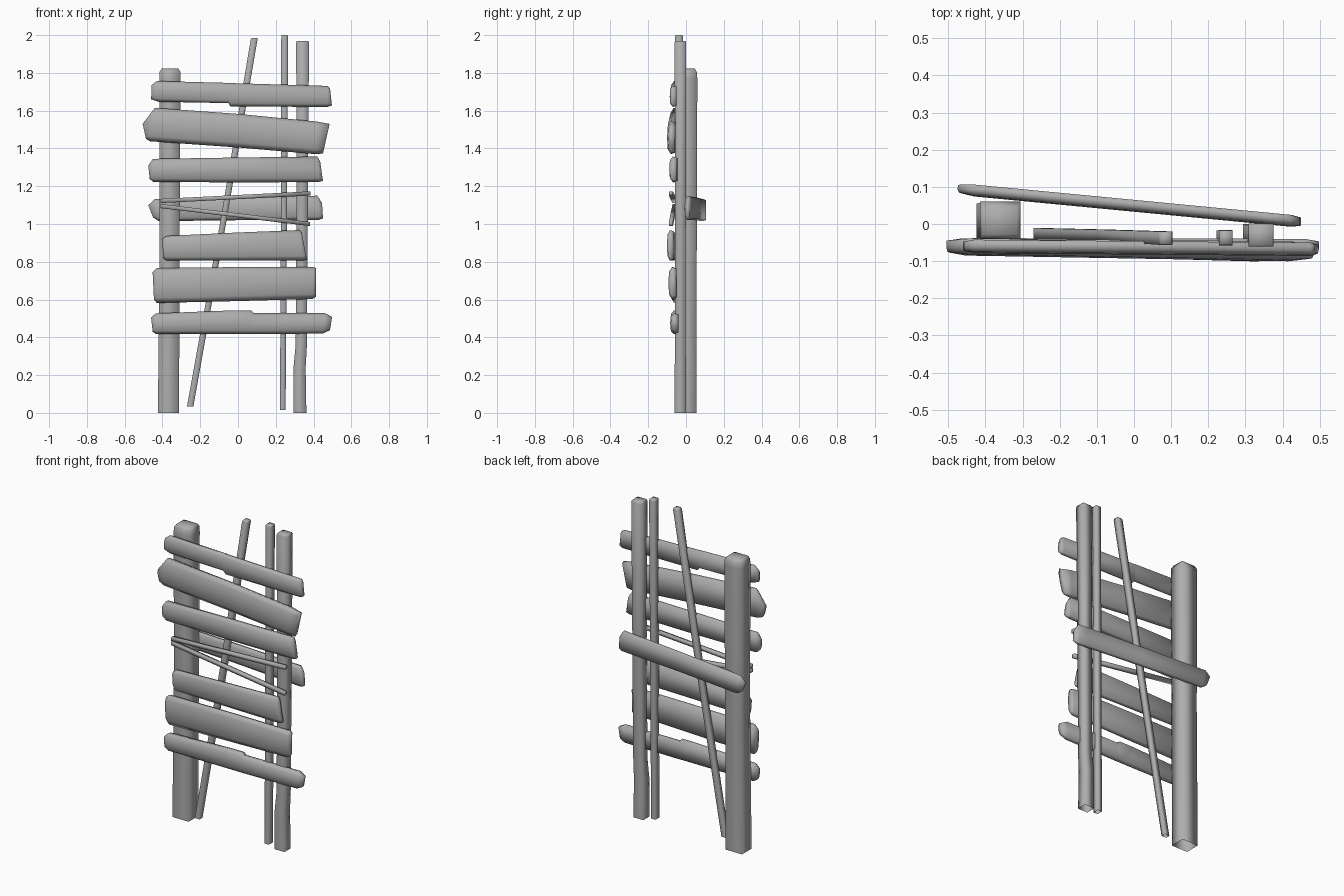
import bpy, bmesh, math
from mathutils import Vector

# Weathered dark grey wood
wood = bpy.data.materials.new("grey_wood")
wood.diffuse_color = (.42, .42, .42, 1)


def loft(name, rings, open_start=False):
    """Skin matching rings of points into one closed (or open-bottomed) piece."""
    bm = bmesh.new()
    vs = [[bm.verts.new(p) for p in r] for r in rings]
    n = len(vs[0])
    for a, b in zip(vs, vs[1:]):
        for i in range(n):
            j = (i + 1) % n
            bm.faces.new((a[i], a[j], b[j], b[i]))
    bm.faces.new(vs[-1])
    if not open_start:
        bm.faces.new(vs[0])
    bmesh.ops.recalc_face_normals(bm, faces=bm.faces)
    me = bpy.data.meshes.new(name)
    bm.to_mesh(me)
    bm.free()
    me.shade_smooth()
    me.materials.append(wood)
    ob = bpy.data.objects.new(name, me)
    bpy.context.collection.objects.link(ob)
    return ob


# Plank cross-section: (fraction across width, fraction front to back)
PLANK = [(0, .45), (.15, .08), (.5, 0), (.85, .08), (1, .45), (.95, 1), (.05, 1)]


def plank(name, cuts, y_left, y_right, thick):
    """cuts: (x bottom, z bottom, x top, z top) along the length."""
    rings = []
    for k, (xb, zb, xt, zt) in enumerate(cuts):
        end = k in (0, len(cuts) - 1)
        t = thick * (.7 if end else 1)
        ring = []
        for s, f in PLANK:
            x = xb + (xt - xb) * s
            yc = y_left + (y_right - y_left) * (x + .45) / .9
            ring.append((x, yc + (f - .5) * t, zb + (zt - zb) * s))
        rings.append(ring)
    return loft(name, rings)


def post(name, cuts):
    """cuts: (x, y, z, half width x, half width y) from bottom to top."""
    sec = [(1, 1), (-1, 1), (-1, -1), (1, -1)]
    return loft(name, [[(x + u * a, y + v * b, z) for u, v in sec]
                       for x, y, z, a, b in cuts], open_start=True)


def stick(name, a, b, r):
    a, b = Vector(a), Vector(b)
    pts = [(u * r, v * r) for u, v in ((1, 1), (-1, 1), (-1, -1), (1, -1))]
    return loft(name, [[p + Vector((0, u, v)) for u, v in pts] for p in (a, b)])


# Uprights
post("left_post", [(-.368, .008, 0, .056, .047), (-.362, .01, .9, .053, .047),
                   (-.36, .01, 1.77, .055, .05), (-.36, .01, 1.805, .055, .047),
                   (-.36, .01, 1.822, .045, .037)])
post("right_post", [(.328, -.03, 0, .034, .03), (.326, -.03, .24, .032, .03),
                    (.335, -.03, .36, .03, .027), (.34, -.029, 1.1, .03, .028),
                    (.342, -.03, 1.96, .034, .031), (.342, -.03, 1.97, .03, .027)])
post("thin_pole", [(.237, -.037, .015, .015, .02), (.243, -.037, 1, .016, .02),
                   (.247, -.037, 1.99, .018, .021), (.247, -.037, 2, .016, .019)])
post("leaning_pole", [(-.253, -.025, .035, .017, .014), (-.08, -.03, 1, .016, .015),
                      (.085, -.038, 1.975, .018, .018), (.087, -.038, 1.985, .015, .015)])

# Front planks, top to bottom
plank("plank_top", [(-.46, 1.66, -.457, 1.735), (-.42, 1.647, -.43, 1.757),
                    (-.05, 1.64, -.05, 1.747), (-.04, 1.622, -.04, 1.746),
                    (.475, 1.62, .475, 1.731), (.497, 1.628, .487, 1.72)], -.06, -.068, .036)
plank("plank_wide_upper", [(-.487, 1.45, -.505, 1.53), (-.465, 1.438, -.44, 1.615),
                           (0, 1.405, 0, 1.583), (.41, 1.37, .42, 1.542),
                           (.45, 1.373, .485, 1.53)], -.062, -.078, .046)
plank("plank_third", [(-.468, 1.24, -.475, 1.31), (-.45, 1.223, -.45, 1.345),
                      (0, 1.22, 0, 1.352), (.425, 1.222, .42, 1.357),
                      (.45, 1.228, .435, 1.33)], -.06, -.068, .042)
plank("plank_short", [(-.395, .82, -.402, .92), (-.38, .806, -.38, .937),
                      (0, .806, 0, .955), (.345, .806, .325, .968),
                      (.365, .812, .337, .955)], -.062, -.086, .036)
plank("plank_wide_lower", [(-.445, .6, -.452, .745), (-.43, .582, -.43, .767),
                           (0, .592, 0, .772), (.395, .603, .4, .772),
                           (.412, .615, .414, .765)], -.061, -.073, .042)
plank("plank_bottom", [(-.452, .43, -.46, .505), (-.435, .418, -.435, .527),
                       (-.02, .417, -.02, .543), (.075, .417, .07, .543),
                       (.085, .417, .085, .528), (.45, .42, .46, .528),
                       (.487, .438, .498, .508)], -.06, -.062, .044)

# Brace crossing behind the uprights
plank("back_brace", [(-.45, 1.035, -.475, 1.1), (-.42, 1.015, -.44, 1.132),
                     (0, 1.02, 0, 1.142), (.36, 1.02, .36, 1.148),
                     (.425, 1.02, .42, 1.15), (.45, 1.03, .445, 1.11)], .092, .006, .032)

# Two twigs across the front
stick("upper_twig", (-.41, -.06, 1.122), (.385, -.08, 1.162), .011)
stick("lower_twig", (-.41, -.06, 1.095), (.382, -.08, 1), .011)
